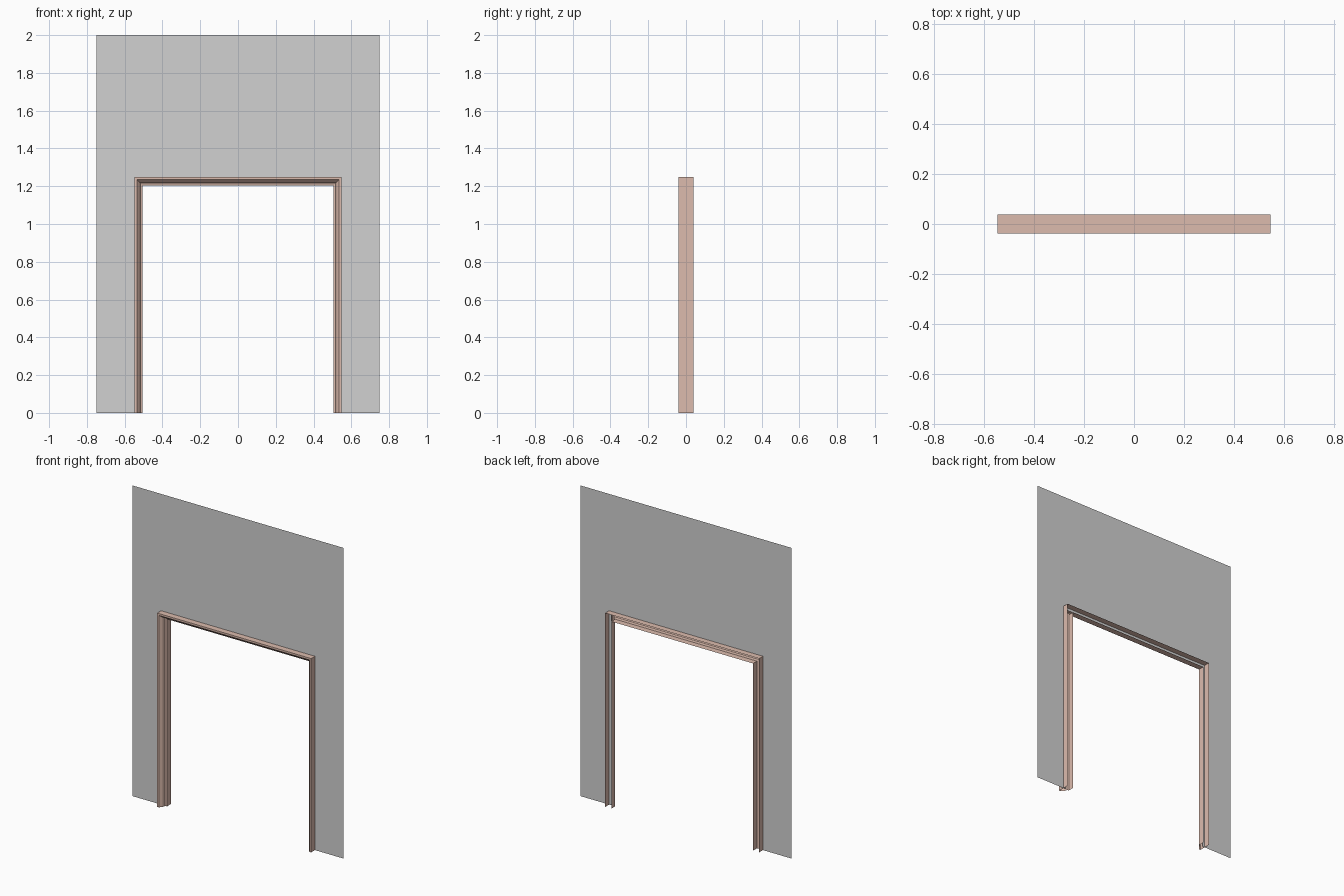
import bpy, bmesh

if "Cube" in bpy.data.objects:
    bpy.data.objects.remove(bpy.data.objects["Cube"])

WALL_OPENING = 0.53   # half width of the hole in the wall panel
RISE = 0.70           # head height = half width + RISE, so the corners are mitred


def material(name, colour):
    m = bpy.data.materials.new(name)
    m.diffuse_color = (*colour, 1.0)
    m.use_nodes = True
    m.node_tree.nodes["Principled BSDF"].inputs["Base Color"].default_value = m.diffuse_color
    return m


def arch(r, y):
    """Path around the doorway at half width r and depth y."""
    return [(-r, y, 0), (-r, y, r + RISE), (r, y, r + RISE), (r, y, 0)]


def make_object(name, bm, mat):
    me = bpy.data.meshes.new(name)
    bm.to_mesh(me)
    bm.free()
    me.materials.append(mat)
    ob = bpy.data.objects.new(name, me)
    bpy.context.collection.objects.link(ob)
    return ob


def bridge(bm, paths):
    """Join successive four-point paths with quads."""
    rows = [[bm.verts.new(p) for p in path] for path in paths]
    for a, b in zip(rows, rows[1:]):
        for i in range(3):
            bm.faces.new((a[i], a[i + 1], b[i + 1], b[i]))


def face_front(bm):
    """Turn the faces so the front side looks towards -y."""
    for f in bm.faces:
        f.normal_update()
    if sum(f.normal.y for f in bm.faces) > 0:
        bmesh.ops.reverse_faces(bm, faces=bm.faces[:])


grey = material("wall_grey", (0.64, 0.64, 0.64))
clay = material("trim_clay_pink", (0.72, 0.50, 0.42))

# Wall: thin panel with a doorway cut out
bm = bmesh.new()
outer = [(-0.75, 0, 0), (-0.75, 0, 2), (0.75, 0, 2), (0.75, 0, 0)]
bridge(bm, [outer, arch(WALL_OPENING, 0)])
face_front(bm)
make_object("wall_panel", bm, grey)

# Door trim: moulded channel, open at the back, swept around the doorway
profile = [(0.548, 0.039), (0.548, -0.039), (0.536, -0.039),
           (0.522, -0.023), (0.517, -0.004), (0.505, 0.0), (0.505, 0.039)]
bm = bmesh.new()
bridge(bm, [arch(r, y) for r, y in profile])
face_front(bm)
make_object("door_trim", bm, clay)
